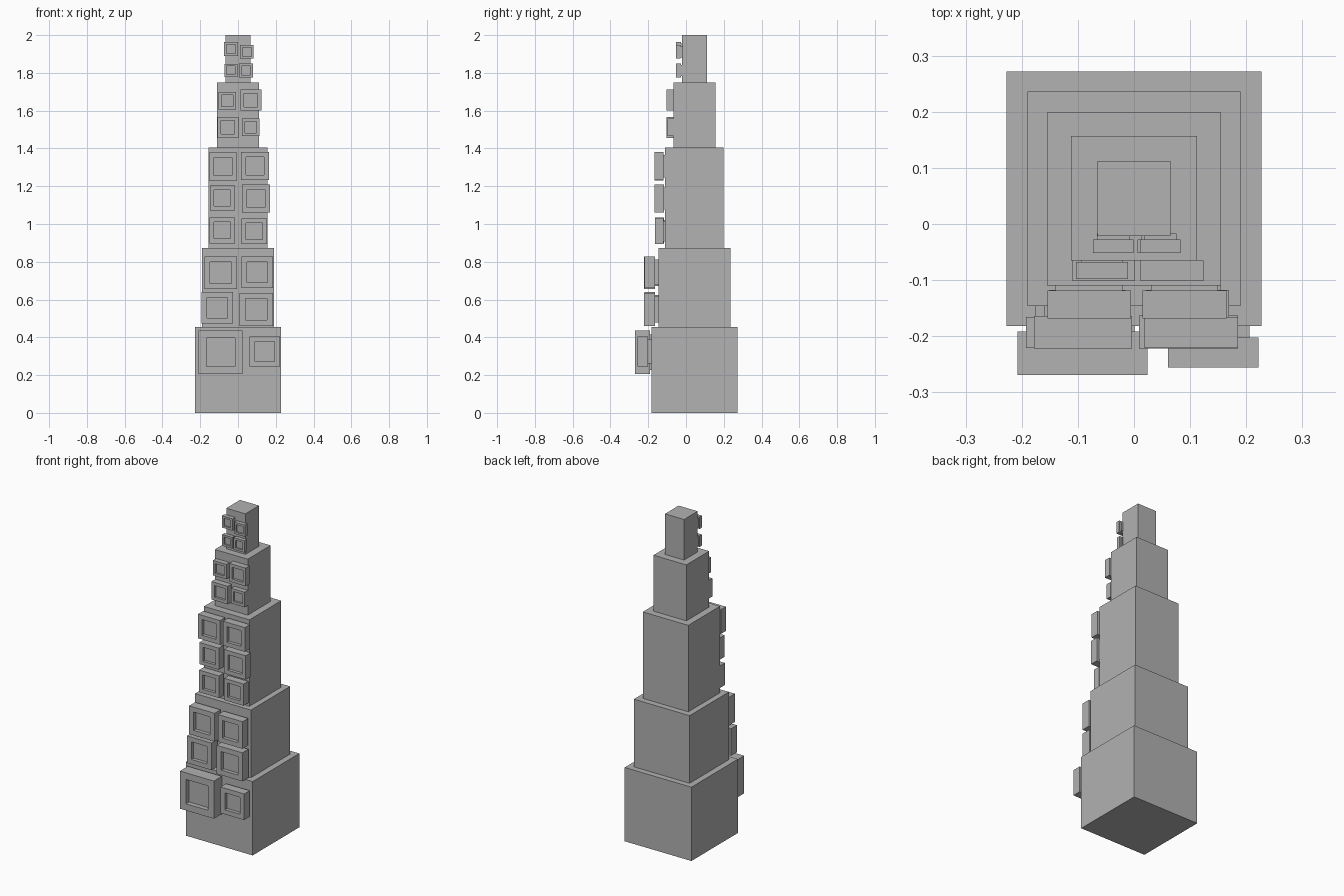
import bpy, bmesh
from mathutils import Vector

if "Cube" in bpy.data.objects:
    bpy.data.objects.remove(bpy.data.objects["Cube"], do_unlink=True)

grey = bpy.data.materials.new("plain_grey")
grey.use_nodes = True
colour = (0.445, 0.445, 0.445, 1.0)
grey.diffuse_color = colour
grey.node_tree.nodes["Principled BSDF"].inputs["Base Color"].default_value = colour


def add_box(bm, lo, hi):
    """Add a box between two corners and return its faces."""
    lo, hi = Vector(lo), Vector(hi)
    verts = bmesh.ops.create_cube(bm, size=1)["verts"]
    for v in verts:
        v.co = Vector((lo[i] + (v.co[i] + 0.5) * (hi[i] - lo[i]) for i in range(3)))
    return list({f for v in verts for f in v.link_faces})


def finish(bm, name):
    bmesh.ops.recalc_face_normals(bm, faces=bm.faces[:])
    mesh = bpy.data.meshes.new(name)
    bm.to_mesh(mesh)
    bm.free()
    mesh.materials.append(grey)
    obj = bpy.data.objects.new(name, mesh)
    bpy.context.collection.objects.link(obj)


def make_tier(name, half, front, back, bottom, top):
    bm = bmesh.new()
    add_box(bm, (-half, front, bottom), (half, back, top))
    finish(bm, name)


def make_window(name, cx, cz, size, front, wall):
    bm = bmesh.new()
    # frame block with a square recess sunk into its front
    h = size / 2
    rear = front + size / 3
    faces = add_box(bm, (cx - h, front, cz - h), (cx + h, rear, cz + h))
    face = min(faces, key=lambda f: f.calc_center_median().y)
    bmesh.ops.inset_region(bm, faces=[face], thickness=size * 0.25)
    pane = bmesh.ops.extrude_face_region(bm, geom=[face])["geom"]
    bmesh.ops.translate(bm, vec=(0, size * 0.13, 0),
                        verts=[g for g in pane if isinstance(g, bmesh.types.BMVert)])
    if face.is_valid:
        bmesh.ops.delete(bm, geom=[face], context='FACES_ONLY')
    # narrower neck joining the frame to the wall
    n = size * 0.4
    if rear < wall:
        add_box(bm, (cx - n, rear - 0.002, cz - n), (cx + n, wall + 0.004, cz + n))
    finish(bm, name)


# tiers: half width, front y, back y, bottom z, top z
tiers = [
    (0.2275, -0.182, 0.272, 0.0, 0.455),
    (0.190, -0.146, 0.236, 0.455, 0.872),
    (0.155, -0.110, 0.199, 0.872, 1.405),
    (0.112, -0.065, 0.157, 1.405, 1.750),
    (0.065, -0.021, 0.112, 1.750, 2.0),
]

# windows of each tier: centre x, centre z, size, front y
windows = [
    [(-0.092, 0.321, 0.232, -0.269), (0.141, 0.325, 0.161, -0.256)],
    [(-0.109, 0.556, 0.167, -0.221), (0.097, 0.548, 0.176, -0.222),
     (-0.091, 0.742, 0.174, -0.222), (0.102, 0.744, 0.167, -0.221)],
    [(-0.083, 0.966, 0.136, -0.163), (0.086, 0.962, 0.134, -0.163),
     (-0.083, 1.138, 0.133, -0.163), (0.095, 1.135, 0.148, -0.167),
     (-0.080, 1.305, 0.149, -0.168), (0.090, 1.307, 0.149, -0.168)],
    [(-0.054, 1.512, 0.111, -0.102), (0.068, 1.513, 0.093, -0.098),
     (-0.057, 1.652, 0.092, -0.098), (0.068, 1.656, 0.112, -0.102)],
    [(-0.038, 1.813, 0.069, -0.051), (0.043, 1.813, 0.073, -0.052),
     (-0.037, 1.927, 0.073, -0.052), (0.047, 1.911, 0.072, -0.052)],
]

for t, (tier, group) in enumerate(zip(tiers, windows), 1):
    make_tier(f"tower_tier_{t}", *tier)
    for i, w in enumerate(group):
        side = "right" if w[0] < 0 else "left"
        make_window(f"window_tier_{t}_row_{i // 2 + 1}_{side}", *w, tier[1])
